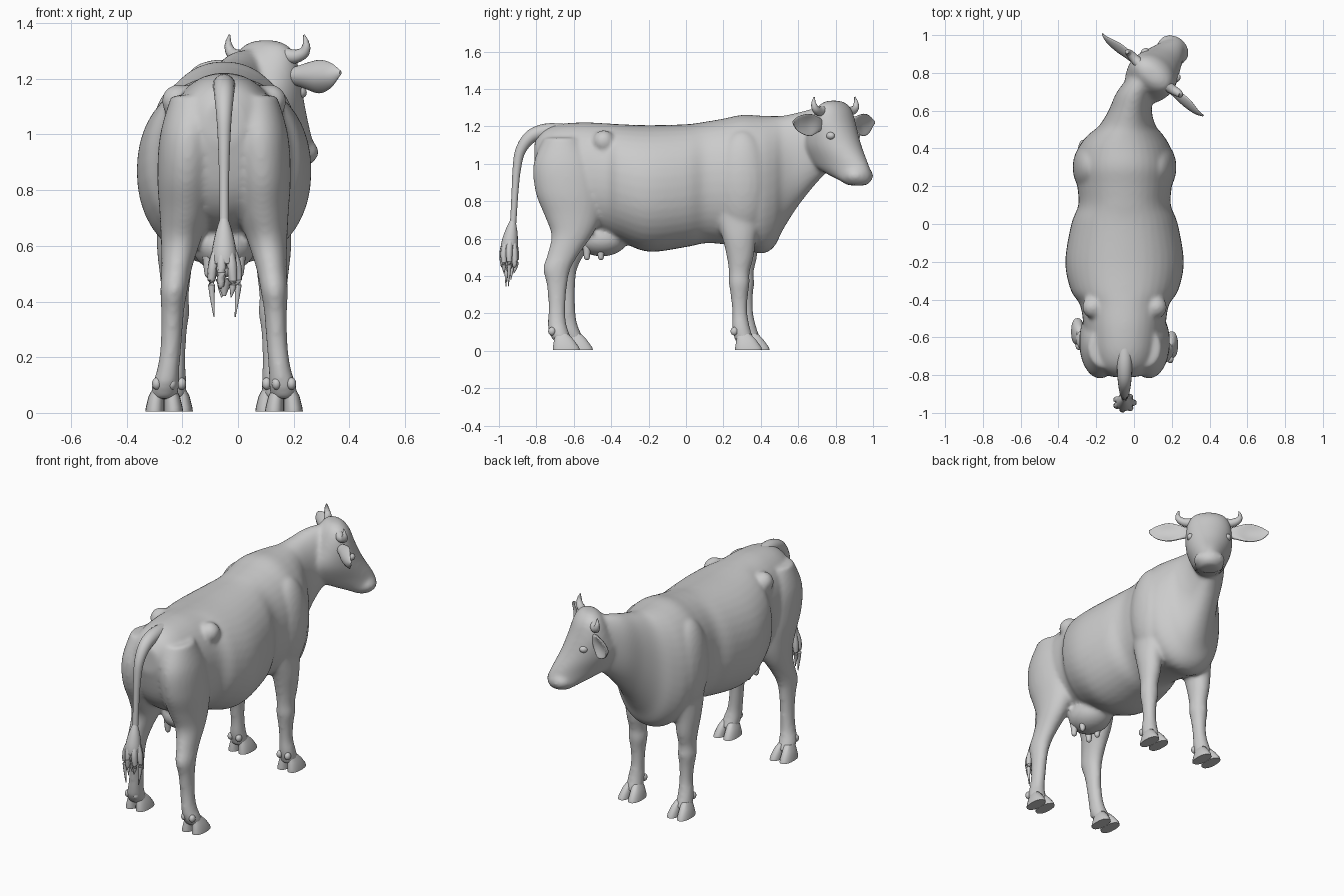
import bpy, bmesh, math
from mathutils import Vector, Matrix

if "Cube" in bpy.data.objects:
    bpy.data.objects.remove(bpy.data.objects["Cube"])

CX = -0.05  # body centre line


def dense(rows, n=5):
    """Catmull-Rom interpolation of tuples."""
    out = []
    for i in range(len(rows) - 1):
        a, b, c, d = (rows[max(i - 1, 0)], rows[i], rows[i + 1], rows[min(i + 2, len(rows) - 1)])
        for k in range(n):
            t = k / n
            out.append([0.5 * (2 * q + (r - p) * t + (2 * p - 5 * q + 4 * r - s) * t * t
                               + (3 * q - p - 3 * r + s) * t ** 3) for p, q, r, s in zip(a, b, c, d)])
    return out + [list(rows[-1])]


def ring(c, u, v, n=28, e=2.0):
    c, u, v = Vector(c), Vector(u), Vector(v)
    pts = []
    for i in range(n):
        a = 2 * math.pi * i / n
        co, si = math.cos(a), math.sin(a)
        pts.append(c + u * math.copysign(abs(co) ** (2 / e), co) + v * math.copysign(abs(si) ** (2 / e), si))
    return pts


def loft(bm, rings):
    vs = [[bm.verts.new(p) for p in r] for r in rings]
    n = len(vs[0])
    for a, b in zip(vs, vs[1:]):
        for i in range(n):
            bm.faces.new((a[i], a[(i + 1) % n], b[(i + 1) % n], b[i]))
    bm.faces.new(vs[0])
    bm.faces.new(vs[-1])


def tube(bm, pts, n=12):
    rows = dense(pts)
    rings = []
    for i, p in enumerate(rows):
        t = Vector(rows[min(i + 1, len(rows) - 1)][:3]) - Vector(rows[max(i - 1, 0)][:3])
        m = t.to_track_quat('Z', 'X').to_matrix()
        rings.append(ring(p[:3], m.col[0] * p[3], m.col[1] * p[3], n))
    loft(bm, rings)


def ball(bm, c, r, rot=0.0):
    m = Matrix.Translation(c) @ Matrix.Rotation(rot, 4, 'Z') @ Matrix.Diagonal((*r, 1))
    bmesh.ops.create_uvsphere(bm, u_segments=24, v_segments=16, radius=1, matrix=m)


def finish(name, bm, angle=60):
    bmesh.ops.recalc_face_normals(bm, faces=bm.faces)
    me = bpy.data.meshes.new(name)
    bm.to_mesh(me)
    bm.free()
    ob = bpy.data.objects.new(name, me)
    bpy.context.collection.objects.link(ob)
    bpy.ops.object.select_all(action='DESELECT')
    ob.select_set(True)
    bpy.context.view_layer.objects.active = ob
    bpy.ops.object.shade_smooth_by_angle(angle=math.radians(angle))
    return ob


def H(r, f, z):
    """Head space (sideways, forward, up) to world; the head is turned."""
    return Vector((0.10 + 0.777 * r + 0.63 * f, 0.79 - 0.63 * r + 0.777 * f, z))


R, F, Z = Vector((0.777, -0.63, 0)), Vector((0.63, 0.777, 0)), Vector((0, 0, 1))
HEAD_ROT = math.atan2(-0.63, 0.777)

# Torso and neck: y, centre x, top, bottom, half width
bm = bmesh.new()
torso = [(-.81, CX, 1.12, .97, .07), (-.76, CX, 1.18, .80, .15), (-.68, CX, 1.212, .70, .19),
         (-.55, CX, 1.222, .64, .215), (-.43, CX, 1.217, .62, .235), (-.35, CX, 1.212, .585, .285),
         (-.2, CX, 1.207, .53, .314), (0, CX, 1.212, .555, .282), (.1, CX, 1.225, .575, .245),
         (.2, CX, 1.242, .57, .25), (.3, CX, 1.262, .55, .26), (.4, CX, 1.258, .52, .245),
         (.47, -.045, 1.256, .555, .20), (.52, -.035, 1.258, .65, .15), (.6, -.02, 1.275, .775, .115),
         (.7, .01, 1.30, .90, .10), (.8, .07, 1.31, 1.0, .08)]
loft(bm, [ring((x, y, (t + b) / 2), (w, 0, 0), (0, 0, (t - b) / 2), 40, 2.15)
          for y, x, t, b, w in dense(torso)])

# Head: height, forward, half width, half depth
head = [(.885, .16, .05, .05), (.91, .15, .077, .088), (.95, .10, .086, .14), (1.0, .045, .10, .175),
        (1.1, -.005, .13, .165), (1.2, -.005, .135, .12), (1.28, 0, .12, .085), (1.32, 0, .09, .055),
        (1.338, 0, .04, .025)]
loft(bm, [ring(H(0, f, z), R * w, F * d) for z, f, w, d in dense(head)])
ball(bm, H(0, .17, .937), (.09, .072, .055), HEAD_ROT)

# Legs: height, offset from centre line, y, half width, half depth
hind = [(1.14, .10, -.66, .09, .10), (1.0, .125, -.645, .105, .17), (.85, .135, -.625, .105, .18),
        (.72, .14, -.605, .092, .15), (.62, .155, -.61, .072, .11), (.52, .17, -.655, .055, .085),
        (.44, .18, -.69, .049, .074), (.36, .185, -.69, .041, .056), (.25, .19, -.69, .038, .046),
        (.16, .20, -.69, .04, .048), (.10, .21, -.68, .049, .054), (.05, .215, -.655, .047, .052)]
fore = [(.85, .17, .28, .07, .13), (.7, .17, .28, .07, .115), (.6, .175, .285, .067, .09),
        (.5, .175, .29, .057, .072), (.42, .175, .285, .048, .056), (.36, .175, .285, .051, .056),
        (.29, .175, .285, .041, .046), (.2, .175, .288, .037, .041), (.12, .18, .295, .044, .049),
        (.05, .18, .315, .047, .052)]
feet = []
for s in (1, -1):
    for rows, shift, hoof_y in ((hind, .07, -.645), (fore, .04, .33)):
        dy = shift if s < 0 else 0
        loft(bm, [ring((CX + s * o, y + dy * max(0, 1 - z / .9), z), (rx, 0, 0), (0, ry, 0))
                  for z, o, y, rx, ry in dense(rows)])
        feet.append((CX + s * rows[-1][1], hoof_y + dy))
    # Shoulder and hip masses
    ball(bm, (CX + s * .165, .30, .90), (.11, .15, .28))
    ball(bm, (CX + s * .165, -.44, 1.12), (.06, .06, .06))

# Udder
ball(bm, (CX, -.45, .60), (.115, .14, .095))
body = finish("body", bm)
mod = body.modifiers.new("fuse", 'REMESH')
mod.mode = 'VOXEL'
mod.voxel_size = 0.011
mod.use_smooth_shade = True
mod = body.modifiers.new("soften", 'SMOOTH')
mod.factor = 0.5
mod.iterations = 10

# Hooves: two claws and two dewclaws per foot
bm = bmesh.new()
for x, y in feet:
    for s in (1, -1):
        claw = [(.005, .034, .005, .072), (.02, .033, .003, .070), (.06, .028, -.008, .052),
                (.09, .02, -.02, .036)]
        loft(bm, [ring((x + s * w, y + c, z), (w, 0, 0), (0, d, 0), 20, 2.3) for z, w, c, d in claw])
        ball(bm, (x + s * .027, y - .072, .105), (.017, .02, .022))
finish("hooves", bm, 50)

# Teats
bm = bmesh.new()
for s in (1, -1):
    for y in (-.455, -.53):
        x = CX + s * .055
        tube(bm, [(x, y, .56, .022), (x, y, .52, .018), (x, y, .495, .014), (x, y, .485, .005)])
finish("teats", bm)

# Ears: sideways, forward, height, half height, half thickness
bm = bmesh.new()
ear = [(.10, 0, 1.21, .025, .02), (.16, 0, 1.21, .043, .022), (.23, -.01, 1.208, .06, .017),
       (.30, -.01, 1.213, .043, .012), (.345, 0, 1.222, .008, .005)]
for s in (1, -1):
    rings = []
    for r, f, z, h, d in dense(ear):
        pts = ring(H(s * r, f, z), Z * h, F * d, 24)
        rings.append([p + F * .5 * (p.z - z) ** 2 / .06 for p in pts])
    loft(bm, rings)
finish("ears", bm)

# Horns
bm = bmesh.new()
for s in (1, -1):
    path = [(.085, 0, 1.285, .028), (.13, .005, 1.28, .025), (.168, .01, 1.295, .02),
            (.18, .008, 1.325, .013), (.172, .005, 1.358, .003)]
    tube(bm, [(*H(s * r, f, z), w) for r, f, z, w in path])
finish("horns", bm)

# Eyes
bm = bmesh.new()
for s in (1, -1):
    ball(bm, H(s * .108, .065, 1.15), (.02, .025, .02), HEAD_ROT)
finish("eyes", bm)

# Tail
bm = bmesh.new()
tube(bm, [(CX, -.66, 1.175, .04), (CX, -.75, 1.175, .04), (CX, -.83, 1.145, .036), (CX, -.885, 1.07, .028),
          (CX, -.905, .97, .022), (CX, -.915, .84, .018), (CX, -.925, .68, .017), (CX, -.94, .6, .02)], 16)
finish("tail", bm)

# Tail tuft: a core with hanging strands
bm = bmesh.new()
tube(bm, [(CX, -.925, .70, .014), (CX, -.935, .63, .035), (CX, -.945, .55, .046),
          (CX, -.945, .48, .03), (CX, -.95, .42, .006)], 16)
for i in range(7):
    a = 2 * math.pi * i / 7
    c, s = math.cos(a), math.sin(a)
    end = .345 + .035 * (i * 3 % 4)
    tube(bm, [(CX + .012 * c, -.935 + .01 * s, .63, .012), (CX + .042 * c, -.945 + .034 * s, .54, .018),
              (CX + .05 * c, -.945 + .036 * s, .46, .013), (CX + .04 * c, -.95 + .03 * s, end, .002)], 8)
finish("tail_tuft", bm)
